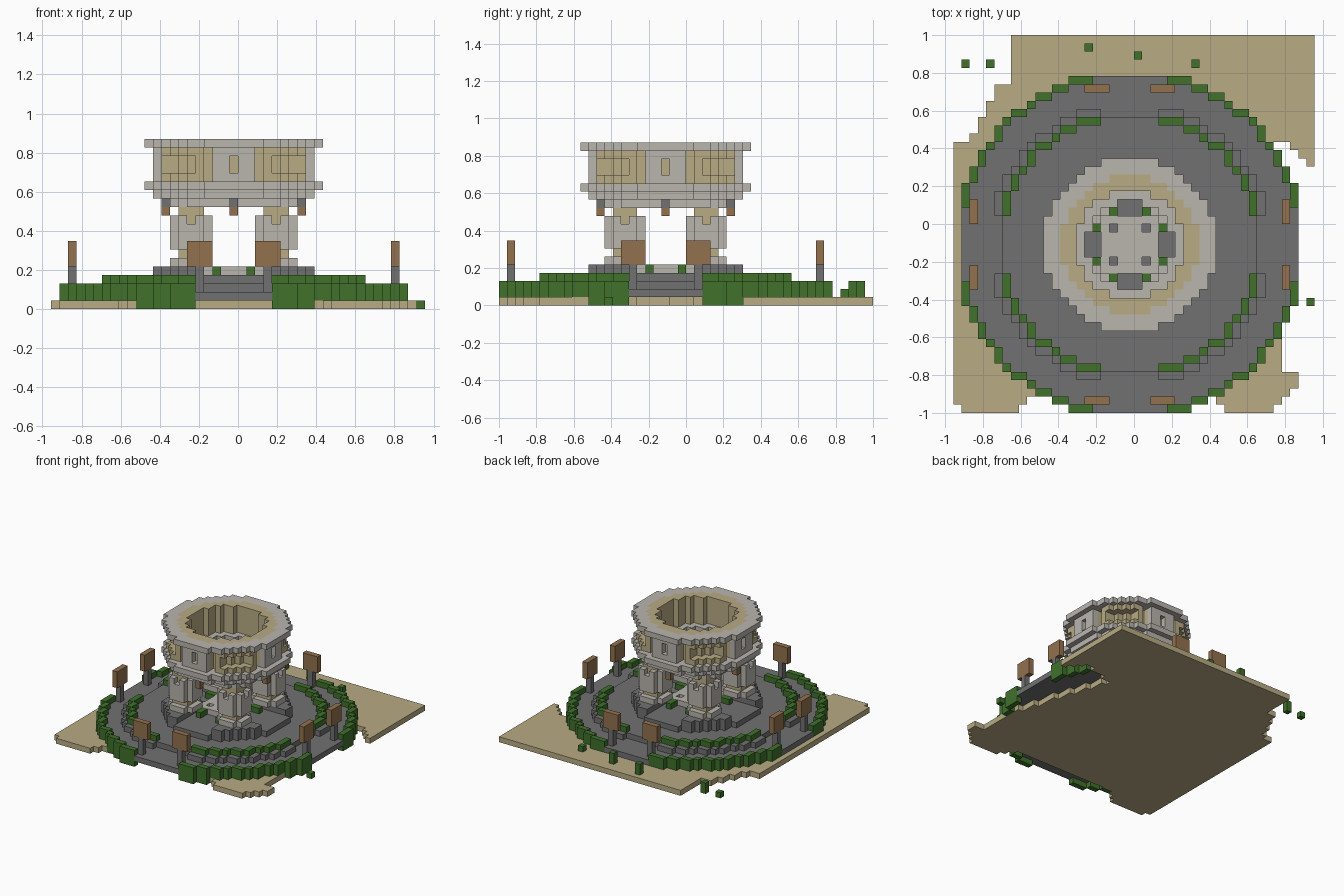
import bpy, bmesh
from mathutils import Vector

cube = bpy.data.objects.get("Cube")
if cube:
    bpy.data.objects.remove(cube, do_unlink=True)

V = 2 / 46                      # block size
CX, CY = -V / 2, -2.5 * V       # centre of the round plaza
N = range(-21, 26)


def material(name, rgb):
    m = bpy.data.materials.new(name)
    m.use_nodes = True
    m.diffuse_color = (*rgb, 1)
    m.node_tree.nodes["Principled BSDF"].inputs["Base Color"].default_value = (*rgb, 1)
    return m


SAND = material("sandstone", (0.48, 0.41, 0.23))
GREY = material("dark stone", (0.165, 0.165, 0.165))
PALE = material("pale stone", (0.49, 0.465, 0.43))
GREEN = material("leaf green", (0.05, 0.165, 0.024))
BROWN = material("wood brown", (0.29, 0.165, 0.075))

grid = {}        # block -> part name
part_mat = {}    # part name -> material


def fill(part, mat, layers, rule):
    """Add every block of the given layers that satisfies the rule."""
    part_mat[part] = mat
    for i in N:
        for j in N:
            if rule(i, j):
                for k in layers:
                    grid[i, j, k] = part


def disc(r2, lim):
    return lambda i, j: i * i + j * j <= r2 and max(abs(i), abs(j)) <= lim


def ring(inner2, r2, lim):
    return lambda i, j: i * i + j * j > inner2 and disc(r2, lim)(i, j)


def edge(shape):
    return lambda i, j: shape(i, j) and not all(
        shape(i + a, j + b) for a, b in ((1, 0), (-1, 0), (0, 1), (0, -1)))


def off_path(i, j, half):
    return min(abs(i), abs(j)) > half


# Sand ground with a ragged outline
outline = [(-.65, 1), (.96, 1), (.96, .3), (.87, .38), (.78, .43), (.53, .34),
           (.7, -.18), (.8, -.55), (.78, -.78), (.87, -.81), (.87, -.87),
           (.78, -.95), (.74, -1), (.48, -1), (.37, -.87), (-.52, -.87),
           (-.61, -1), (-.91, -1), (-.96, -.95), (-.96, .43), (-.87, .43),
           (-.83, .52), (-.74, .7), (-.65, .78)]


def on_sand(i, j):
    x, y, inside = CX + i * V, CY + j * V, False
    for (ax, ay), (bx, by) in zip(outline, outline[1:] + outline[:1]):
        if (ay > y) != (by > y) and x < ax + (y - ay) * (bx - ax) / (by - ay):
            inside = not inside
    return inside


fill("sand_ground", SAND, [0], on_sand)

# Plaza terraces and hedges
plaza, terrace, inner = disc(455, 20), disc(295, 16), disc(265, 15)
fill("plaza_floor", GREY, [1], plaza)
outer_hedge = lambda i, j: edge(plaza)(i, j) and off_path(i, j, 4)
fill("outer_hedge", GREEN, [1, 2], outer_hedge)
fill("outer_hedge", GREEN, [0], lambda i, j: outer_hedge(i, j) and not on_sand(i, j))
fill("terrace", GREY, [2], lambda i, j: inner(i, j) or
     (terrace(i, j) and off_path(i, j, 3)))
fill("inner_hedge", GREEN, [3], lambda i, j: edge(inner)(i, j) and off_path(i, j, 3))

# Central podium with sunken cross paths
podium = disc(112, 10)
fill("podium", GREY, [3], podium)
fill("podium", GREY, [4], lambda i, j: podium(i, j) and off_path(i, j, 3))
fill("paved_centre", PALE, [4], lambda i, j: max(abs(i), abs(j)) <= 3
     and not abs(i) == abs(j) == 2)
fill("planters", GREEN, [4], lambda i, j: min(abs(i), abs(j)) == 2
     and max(abs(i), abs(j)) in (4, 5))

# Loose shrubs: column, row, layers
for i, j, layers in ((-20, 22, [0]), (-17, 22, [0, 1]), (-5, 24, [1, 2]),
                     (1, 23, [1, 2]), (8, 22, [1]), (22, -7, [0])):
    fill("shrubs", GREEN, layers, lambda a, b: (a, b) == (i, j))


# Eight sign posts flanking the path ends
def near(i, j, spread):
    return max(abs(i), abs(j)) == 19 and abs(min(abs(i), abs(j)) - 4) <= spread


fill("sign_posts", GREY, range(2, 5), lambda i, j: near(i, j, 0))
fill("sign_boards", BROWN, range(5, 8), lambda i, j: near(i, j, 1))


# Four pillars; offsets are measured from each pillar's own axis
def pillar(rule):
    return lambda i, j: rule(abs(abs(i) - 5), abs(abs(j) - 5))


core = pillar(lambda a, b: max(a, b) <= 1)
cross = pillar(lambda a, b: max(a, b) <= 2 and a + b < 4)
fill("pillar_cores", SAND, range(5, 12), core)
fill("pillar_bases", PALE, [5], cross)
fill("pillar_shafts", PALE, range(7, 10), cross)
fill("pillar_shafts", PALE, [10], pillar(lambda a, b: max(a, b) == 2 and a + b == 3))

# Stepped underside of the drum
fill("lower_ring", PALE, [12], ring(28, 75, 7))
fill("middle_ring", PALE, [13], ring(28, 92, 9))
fill("lower_rim", PALE, [14], ring(28, 112, 10))

# Hanging lamps
lamp = lambda i, j: {abs(i), abs(j)} == {0, 8}
fill("lamp_stems", GREY, [12], lamp)
fill("lamps", BROWN, [11], lamp)

# Drum wall with framed windows on four sides and brackets between
fill("drum_wall", SAND, range(15, 19), ring(41, 70, 8))
shell = ring(70, 92, 9)
fill("wall_brackets", SAND, range(15, 19),
     lambda i, j: shell(i, j) and min(abs(i), abs(j)) == 4)
fill("wall_brackets", SAND, [15, 18],
     lambda i, j: shell(i, j) and min(abs(i), abs(j)) >= 4)
frame = lambda i, j: shell(i, j) and min(abs(i), abs(j)) <= 2
fill("window_frames", PALE, [15, 18], frame)
fill("window_frames", PALE, [16, 17],
     lambda i, j: frame(i, j) and min(abs(i), abs(j)) >= 1)
fill("upper_rim", PALE, [19], ring(70, 112, 10))
fill("upper_rim_inlay", SAND, [19], ring(41, 70, 8))

# Turn each part into a mesh of its exposed block faces
SIDES = []
for axis in range(3):
    for sign in (-1, 1):
        n, u = Vector((0, 0, 0)), Vector((0, 0, 0))
        n[axis], u[(axis + 1) % 3] = sign, 1
        SIDES.append((n, u, n.cross(u)))

for part, mat in part_mat.items():
    bm = bmesh.new()
    for (i, j, k), owner in grid.items():
        if owner != part:
            continue
        centre = Vector((CX + i * V, CY + j * V, (k + 0.5) * V))
        for n, u, w in SIDES:
            if (i + int(n.x), j + int(n.y), k + int(n.z)) in grid:
                continue
            bm.faces.new([bm.verts.new(centre + (n + a * u + b * w) * V / 2)
                          for a, b in ((-1, -1), (1, -1), (1, 1), (-1, 1))])
    bmesh.ops.remove_doubles(bm, verts=bm.verts[:], dist=V / 100)
    mesh = bpy.data.meshes.new(part)
    bm.to_mesh(mesh)
    bm.free()
    mesh.materials.append(mat)
    bpy.context.scene.collection.objects.link(bpy.data.objects.new(part, mesh))
